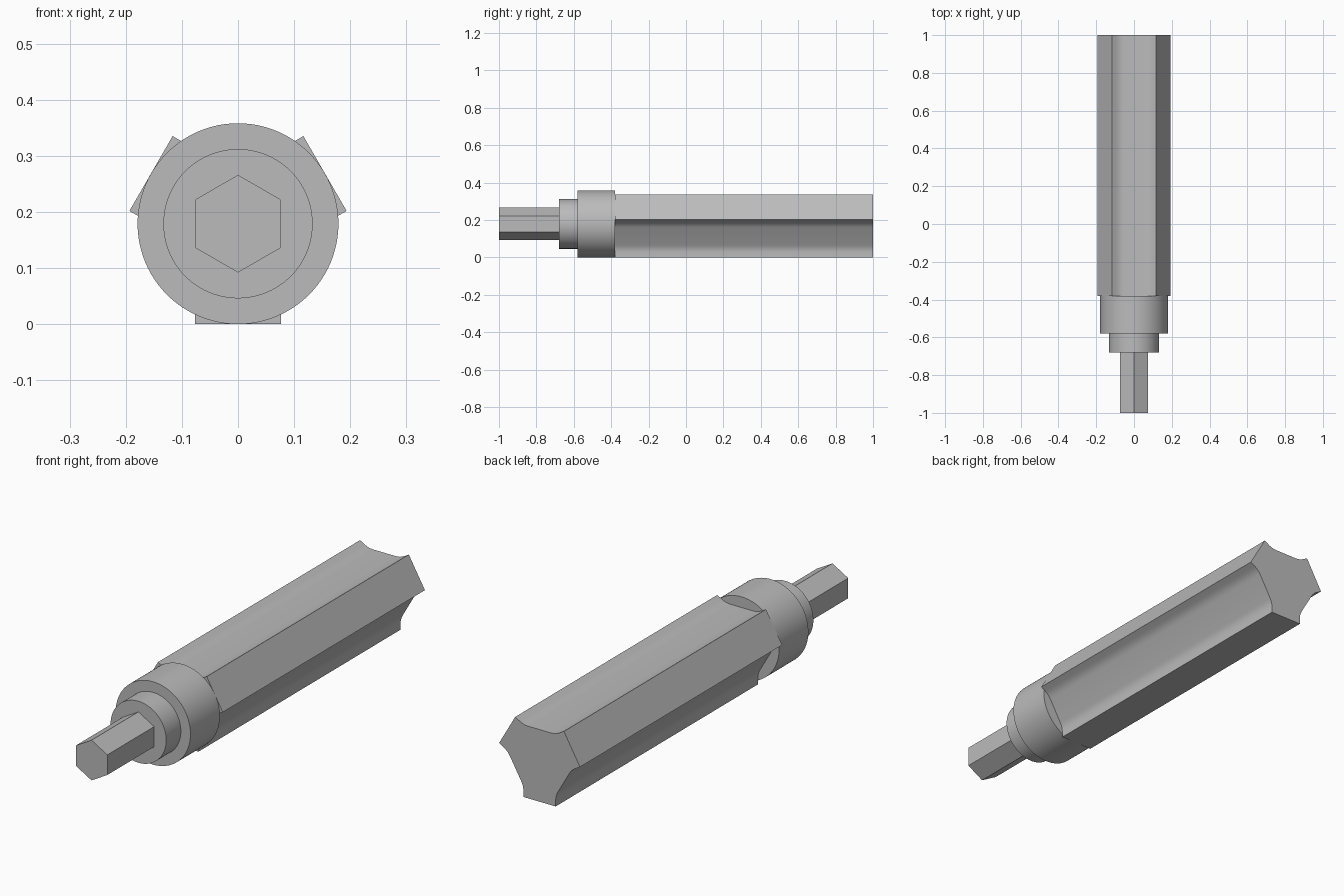
import bpy, bmesh, math
from mathutils import Vector, Matrix

cube = bpy.data.objects.get("Cube")
if cube:
    bpy.data.objects.remove(cube)

AXIS_Z = 0.179
GREY = (0.5, 0.5, 0.5, 1)
steel = bpy.data.materials.new("grey_steel")
steel.use_nodes = True
steel.diffuse_color = GREY
steel.node_tree.nodes["Principled BSDF"].inputs["Base Color"].default_value = GREY


def prism(name, outline, y0, y1):
    """Extrude an outline, centred on the tool axis, from y0 to y1."""
    bm = bmesh.new()
    verts = [bm.verts.new((x, y0, z + AXIS_Z)) for x, z in outline]
    face = bm.faces.new(verts)
    moved = bmesh.ops.extrude_face_region(bm, geom=[face])["geom"]
    bmesh.ops.translate(bm, vec=(0, y1 - y0, 0),
                        verts=[v for v in moved if isinstance(v, bmesh.types.BMVert)])
    bmesh.ops.recalc_face_normals(bm, faces=bm.faces)
    mesh = bpy.data.meshes.new(name)
    bm.to_mesh(mesh)
    bm.free()
    mesh.materials.append(steel)
    obj = bpy.data.objects.new(name, mesh)
    bpy.context.collection.objects.link(obj)
    bpy.ops.object.select_all(action="DESELECT")
    obj.select_set(True)
    bpy.context.view_layer.objects.active = obj
    bpy.ops.object.shade_smooth_by_angle(angle=math.radians(25))
    return obj


def circle(radius, sides):
    return [(radius * math.sin(math.tau * i / sides),
             radius * math.cos(math.tau * i / sides)) for i in range(sides)]


def fillet(a, corner, b, size, steps=4):
    """Round a corner with a short quadratic curve."""
    start = corner + (a - corner).normalized() * size
    end = corner + (b - corner).normalized() * size
    return [start.lerp(corner, t).lerp(corner.lerp(end, t), t)
            for t in (i / steps for i in range(steps + 1))]


def fluted_outline():
    """Three flat lands separated by shallow grooves with rounded corners."""
    half, land, depth = 0.077, 0.179, 0.047
    turn = Matrix.Rotation(math.tau / 3, 2)
    right, left = Vector((half, -land)), Vector((-half, -land))
    root_r, root_l = Vector((half, depth - land)), Vector((-half, depth - land))
    next_left, next_root = turn @ left, turn @ root_l
    part = [left, right]
    part += fillet(right, root_r, next_root, 0.022)
    part += fillet(root_r, next_root, next_left, 0.022)
    points = []
    for _ in range(3):
        points += part
        part = [turn @ p for p in part]
    return points


prism("drive_hex", circle(0.087, 6), -1.0, -0.68)
prism("small_collar", circle(0.133, 96), -0.68, -0.58)
prism("large_collar", circle(0.179, 96), -0.58, -0.38)
prism("fluted_shaft", fluted_outline(), -0.38, 1.0)
